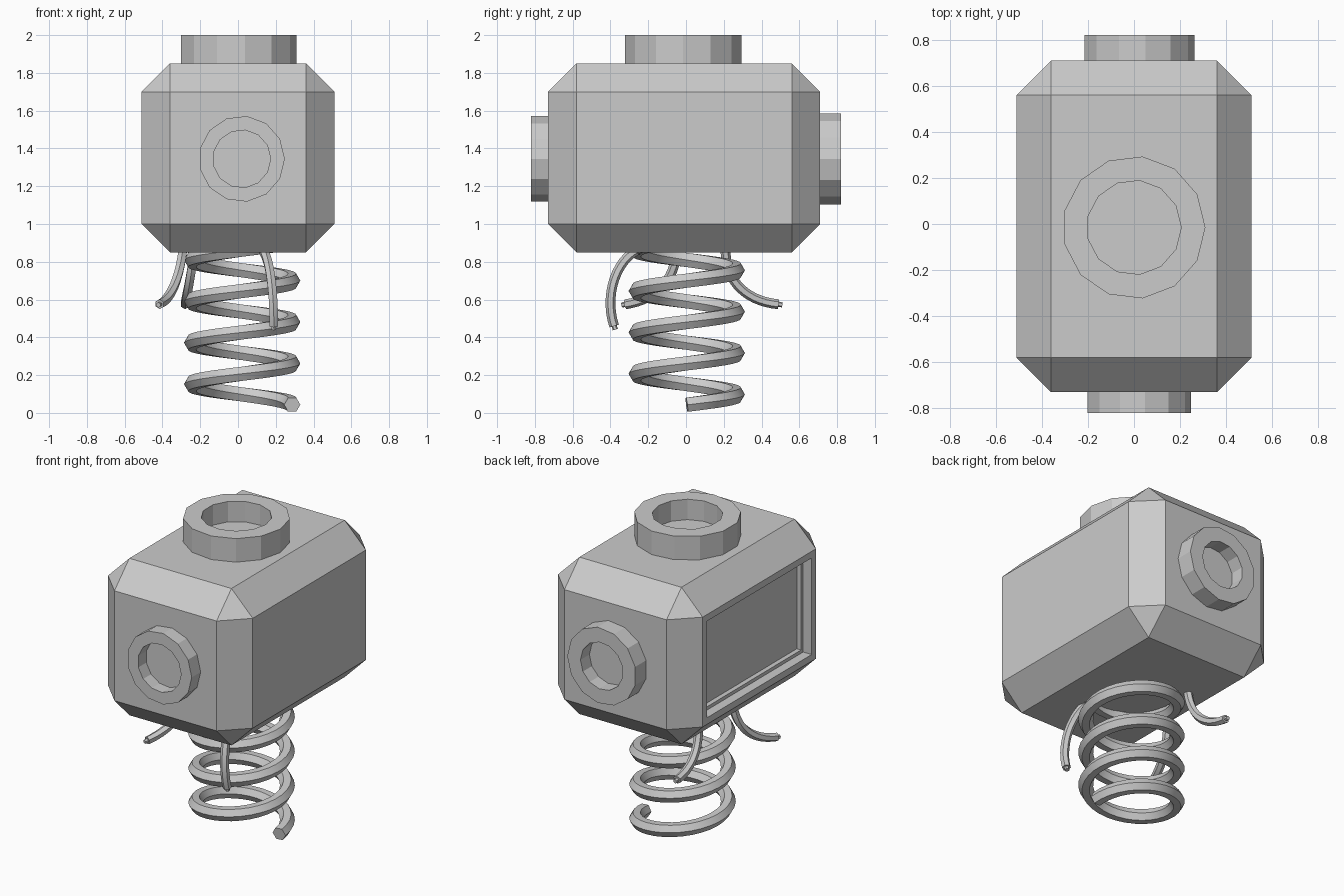
import bpy, bmesh
from math import pi, cos, sin, tau, radians
from mathutils import Vector, Matrix, geometry

if "Cube" in bpy.data.objects:
    bpy.data.objects.remove(bpy.data.objects["Cube"])


def finish(bm, name, smooth=False):
    bmesh.ops.recalc_face_normals(bm, faces=bm.faces)
    mesh = bpy.data.meshes.new(name)
    bm.to_mesh(mesh)
    bm.free()
    ob = bpy.data.objects.new(name, mesh)
    bpy.context.collection.objects.link(ob)
    if smooth:
        bpy.ops.object.select_all(action='DESELECT')
        ob.select_set(True)
        bpy.context.view_layer.objects.active = ob
        bpy.ops.object.shade_smooth_by_angle(angle=radians(30))
    return ob


def socket(name, loc, tilt, ro, ri, height, depth, sides=13):
    """Blind ring: outer wall, rim, inner wall and floor."""
    bm = bmesh.new()
    profile = [(ro, 0), (ro, height), (ri, height), (ri, height - depth)]
    loops = [[bm.verts.new((r * cos(tau * i / sides), r * sin(tau * i / sides), z))
              for i in range(sides)] for r, z in profile]
    for a, b in zip(loops, loops[1:]):
        for i in range(sides):
            j = (i + 1) % sides
            bm.faces.new((a[i], a[j], b[j], b[i]))
    bm.faces.new(loops[-1])
    bm.faces.new(loops[0])
    bm.transform(Matrix.Translation(loc) @ Matrix.Rotation(tilt, 4, 'X'))
    return finish(bm, name)


def tube(name, path, radius, ref, sides=6):
    """Sweep a polygon along a path, capped at both ends."""
    bm = bmesh.new()
    loops = []
    for k, p in enumerate(path):
        t = (path[min(k + 1, len(path) - 1)] - path[max(k - 1, 0)]).normalized()
        u = t.cross(ref).normalized()
        v = u.cross(t)
        loops.append([bm.verts.new(p + radius * (u * cos(tau * i / sides) + v * sin(tau * i / sides)))
                      for i in range(sides)])
    for a, b in zip(loops, loops[1:]):
        for i in range(sides):
            j = (i + 1) % sides
            bm.faces.new((a[i], a[j], b[j], b[i]))
    bm.faces.new(loops[0])
    bm.faces.new(loops[-1])
    return finish(bm, name, True)


# Chamfered body with a stepped recess in the left side
bm = bmesh.new()
bmesh.ops.create_cube(bm, size=1)
bm.transform(Matrix.Translation((0, -0.01, 1.35)) @ Matrix.Diagonal((1.02, 1.44, 1.0, 1)))
bmesh.ops.bevel(bm, geom=bm.edges[:], offset=0.15, segments=1, affect='EDGES', profile=0.5)
bm.normal_update()
panel = min(bm.faces, key=lambda f: f.calc_center_median().x)
for inset, depth in ((0.06, 0.06), (0.03, 0.03)):
    bmesh.ops.inset_region(bm, faces=[panel], thickness=inset)
    panel = bmesh.ops.extrude_discrete_faces(bm, faces=[panel])['faces'][0]
    bmesh.ops.translate(bm, verts=panel.verts, vec=(depth, 0, 0))
finish(bm, "body")

# Ring sockets on top, front and back
socket("top_socket", (0, -0.015, 1.85), 0, 0.31, 0.205, 0.15, 0.13)
socket("front_socket", (0.02, -0.73, 1.345), pi / 2, 0.228, 0.153, 0.09, 0.08)
socket("back_socket", (0.02, 0.71, 1.345), -pi / 2, 0.243, 0.15, 0.11, 0.09)

# Coil spring
turns, steps, pitch = 3.9, 32, 0.219
helix = [Vector((0.022 + 0.265 * cos(tau * i / steps), 0.004 + 0.265 * sin(tau * i / steps),
                 0.043 + pitch * i / steps)) for i in range(int(turns * steps) + 1)]
tube("spring", helix, 0.043, Vector((0, 0, 1)))

# Loose wires with bare cores
wires = {
    "left_wire": ((-.29, -.05, .88), (-.31, -.05, .70), (-.36, -.16, .60), (-.415, -.32, .575)),
    "front_wire": ((.11, -.20, .88), (.17, -.36, .86), (.19, -.44, .63), (.19, -.38, .46)),
    "back_wire": ((-.23, .21, .88), (-.25, .20, .70), (-.28, .32, .59), (-.28, .49, .575)),
}
for name, pts in wires.items():
    path = geometry.interpolate_bezier(*[Vector(p) for p in pts], 16)
    tube(name, path, 0.026, Vector((1, 0, 0)))
    d = (path[-1] - path[-2]).normalized()
    tube(name + "_core", [path[-1] - d * 0.01, path[-1] + d * 0.02], 0.014, Vector((1, 0, 0)))
